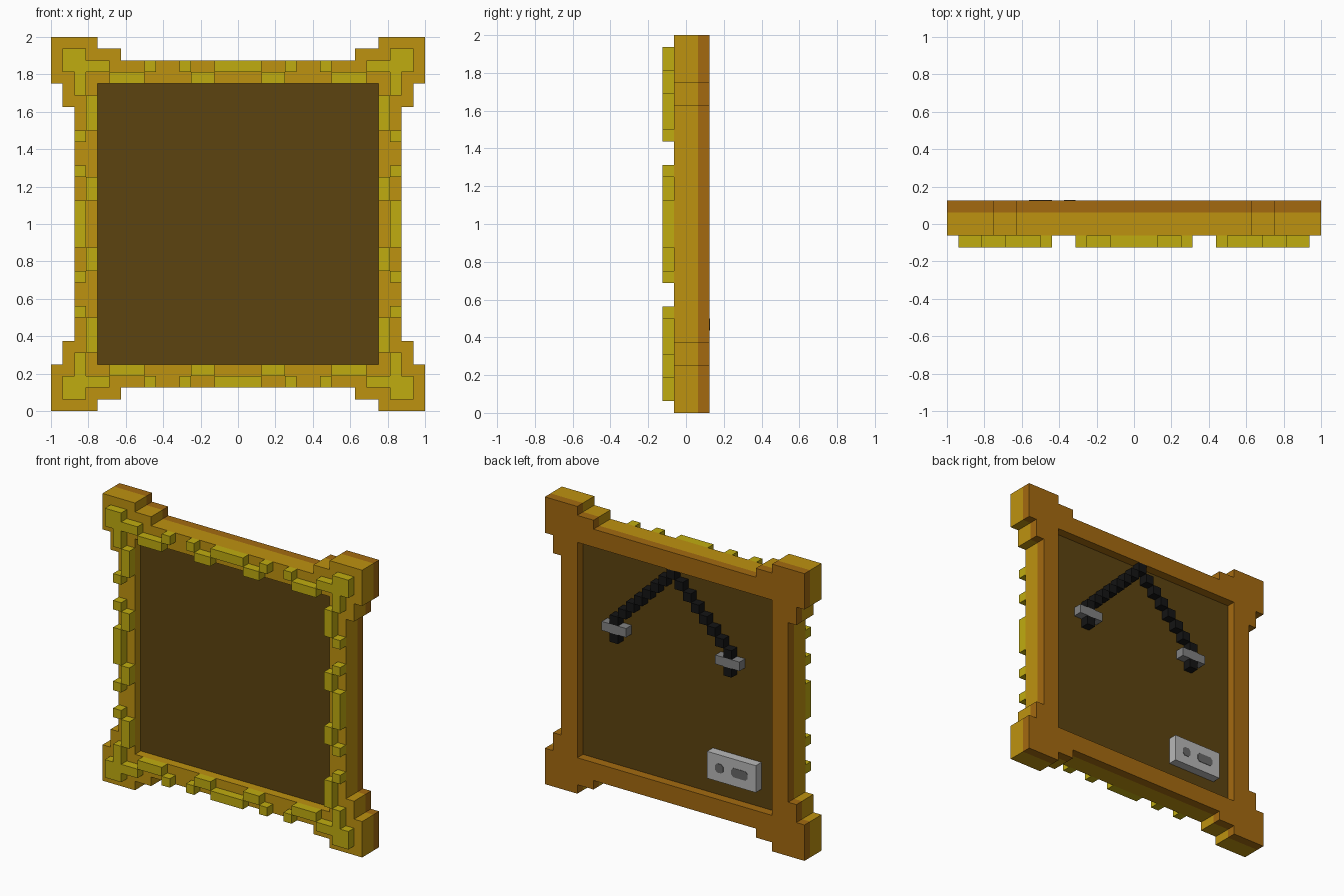
import bpy
import bmesh
from math import pi
from mathutils import Matrix, Vector

V = 1 / 16  # block size

if "Cube" in bpy.data.objects:
    bpy.data.objects.remove(bpy.data.objects["Cube"], do_unlink=True)


def material(name, r, g, b):
    def linear(c):
        c /= 255
        return c / 12.92 if c <= 0.04045 else ((c + 0.055) / 1.055) ** 2.4
    colour = (linear(r), linear(g), linear(b), 1)
    mat = bpy.data.materials.new(name)
    mat.use_nodes = True
    mat.diffuse_color = colour
    mat.node_tree.nodes["Principled BSDF"].inputs["Base Color"].default_value = colour
    return mat


gold = material("gold", 190, 146, 16)
bright_gold = material("bright gold", 192, 172, 16)
bronze = material("bronze", 164, 106, 16)
brown = material("canvas brown", 92, 67, 16)
black = material("cord black", 20, 20, 20)
grey = material("bracket grey", 130, 130, 130)
pale = material("plate grey", 184, 184, 184)
dark = material("slot grey", 104, 104, 104)


def add_object(name, mesh, mat):
    mesh.materials.clear()
    mesh.materials.append(mat)
    obj = bpy.data.objects.new(name, mesh)
    bpy.context.collection.objects.link(obj)
    return obj


def extrude_outline(name, loops, y0, y1, mat):
    """Extrude nested outlines in x and z (block units, centred) from y0 to y1."""
    curve = bpy.data.curves.new(name, "CURVE")
    curve.dimensions = "2D"
    curve.fill_mode = "BOTH"
    curve.extrude = (y1 - y0) * V / 2
    for loop in loops:
        spline = curve.splines.new("POLY")
        spline.points.add(len(loop) - 1)
        for point, (x, z) in zip(spline.points, loop):
            point.co = (x * V, z * V, 0, 1)
        spline.use_cyclic_u = True
    helper = bpy.data.objects.new(name + "_curve", curve)
    bpy.context.collection.objects.link(helper)
    bpy.context.view_layer.update()
    graph = bpy.context.evaluated_depsgraph_get()
    mesh = bpy.data.meshes.new_from_object(helper.evaluated_get(graph))
    bpy.data.objects.remove(helper, do_unlink=True)
    move = Matrix.Translation((0, (y0 + y1) * V / 2, 1))
    mesh.transform(move @ Matrix.Rotation(pi / 2, 4, "X"))
    for poly in mesh.polygons:
        poly.use_smooth = False
    bm = bmesh.new()
    bm.from_mesh(mesh)
    bmesh.ops.remove_doubles(bm, verts=bm.verts, dist=1e-5)
    bmesh.ops.recalc_face_normals(bm, faces=bm.faces)
    bm.to_mesh(mesh)
    bm.free()
    return add_object(name, mesh, mat)


def boxes(name, rects, y0, y1, mat):
    """One mesh of boxes, each (x0, x1, z0, z1) in centred block units."""
    bm = bmesh.new()
    for x0, x1, z0, z1 in rects:
        centre = Vector((x0 + x1, y0 + y1, z0 + z1)) * V / 2 + Vector((0, 0, 1))
        size = Vector((x1 - x0, y1 - y0, z1 - z0)) * V
        bmesh.ops.create_cube(
            bm, size=1, matrix=Matrix.Translation(centre) @ Matrix.Diagonal(size.to_4d()))
    mesh = bpy.data.meshes.new(name)
    bm.to_mesh(mesh)
    bm.free()
    return add_object(name, mesh, mat)


# Frame: stepped corner outline, turned four times, around a square opening
corner = [(14, 10), (15, 10), (15, 12), (16, 12), (16, 16),
          (12, 16), (12, 15), (10, 15), (10, 14)]
outer = []
for turn in range(4):
    outer += corner
    corner = [(-z, x) for x, z in corner]
opening = [(-12, -12), (12, -12), (12, 12), (-12, 12)]
extrude_outline("frame_front", [outer, opening], -1, 1, gold)
extrude_outline("frame_back", [outer, opening], 1, 2, bronze)

# Canvas panel
boxes("canvas", [(-12, 12, -12, 12)], 0, 1, brown)

# Raised trim: half of the top edge, mirrored and repeated on all sides
trim = [(13, 15, 13, 15), (11, 13, 13, 14), (8, 11, 12, 13), (7, 8, 13, 14),
        (4, 5, 13, 14), (2, 4, 12, 13), (-2, 2, 13, 14)]
pieces = set()
for a0, a1, b0, b1 in trim:
    for sa in (1, -1):
        for sb in (1, -1):
            a = tuple(sorted((sa * a0, sa * a1)))
            b = tuple(sorted((sb * b0, sb * b1)))
            pieces.update((a + b, b + a))
boxes("raised_trim", sorted(pieces), -2, -1, bright_gold)

# Hanging cord: stepped blocks falling both ways from the top
cord = {(side * i, 11 - i) for i in range(8) for side in (1, -1)}
cord |= {(7, 2), (-7, 2)}
boxes("hanging_cord", [(x, x + 1, z, z + 1) for x, z in sorted(cord)], 1, 2, black)

# Cord brackets
for name, x in (("left_bracket", 6), ("right_bracket", -8)):
    boxes(name, [(x, x + 3, 3, 4)], 1, 2, grey)

# Back plate with two slots
boxes("back_plate", [(-10, -4, -10, -7)], 1, 2, pale)
for name, x0, x1 in (("short_slot", -6, -5), ("long_slot", -9, -7)):
    c = 0.25
    slot = [(x0 + c, -9), (x1 - c, -9), (x1, -9 + c), (x1, -8 - c),
            (x1 - c, -8), (x0 + c, -8), (x0, -8 - c), (x0, -9 + c)]
    extrude_outline(name, [slot], 2, 2.05, dark)
